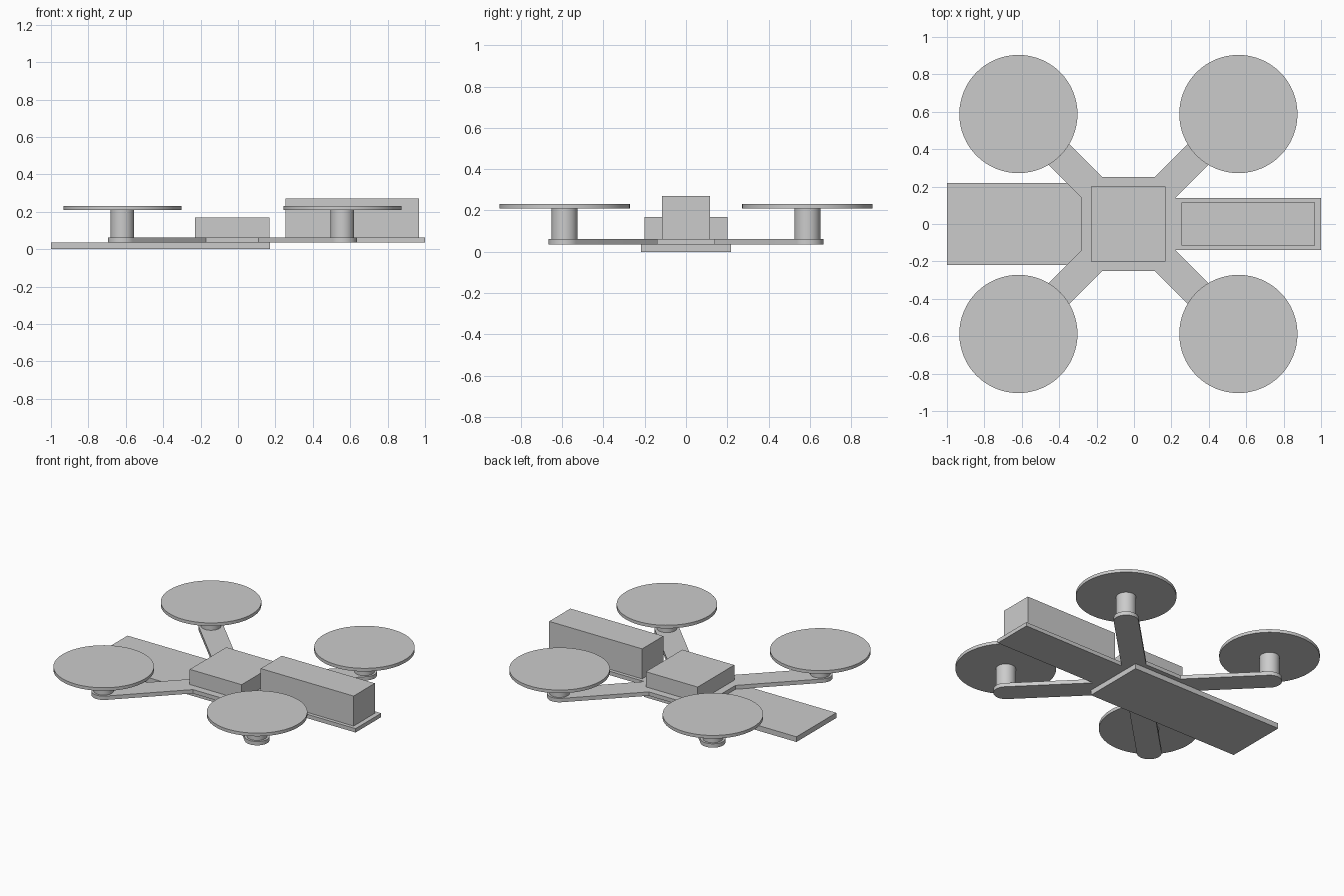
import bpy, bmesh
from math import cos, sin, pi, radians
from mathutils import Vector

if "Cube" in bpy.data.objects:
    bpy.data.objects.remove(bpy.data.objects["Cube"], do_unlink=True)

grey = bpy.data.materials.new("light grey")
grey.use_nodes = True
grey.diffuse_color = (0.6, 0.6, 0.6, 1)
grey.node_tree.nodes["Principled BSDF"].inputs["Base Color"].default_value = (0.6, 0.6, 0.6, 1)

HUB_X = -0.03       # centre of the rotor layout
REACH = 0.588       # rotor offset along x and y
FRAME_LOW, FRAME_TOP = 0.036, 0.063


def finish(obj, name):
    obj.name = obj.data.name = name
    obj.data.materials.append(grey)
    bpy.ops.object.select_all(action='DESELECT')
    obj.select_set(True)
    bpy.context.view_layer.objects.active = obj
    bpy.ops.object.shade_smooth_by_angle(angle=radians(30))
    return obj


def prism(name, outline, low, high):
    """Extrude a flat outline from low to high."""
    bm = bmesh.new()
    face = bm.faces.new([bm.verts.new((x, y, low)) for x, y in outline])
    top = bmesh.ops.extrude_face_region(bm, geom=[face])["geom"]
    verts = [v for v in top if isinstance(v, bmesh.types.BMVert)]
    bmesh.ops.translate(bm, verts=verts, vec=(0, 0, high - low))
    bmesh.ops.recalc_face_normals(bm, faces=bm.faces)
    mesh = bpy.data.meshes.new(name)
    bm.to_mesh(mesh)
    bm.free()
    obj = bpy.data.objects.new(name, mesh)
    bpy.context.collection.objects.link(obj)
    return finish(obj, name)


def box(name, x0, x1, half_y, low, high):
    return prism(name, [(x0, -half_y), (x1, -half_y), (x1, half_y), (x0, half_y)], low, high)


def disc(name, x, y, radius, low, high):
    bpy.ops.mesh.primitive_cylinder_add(vertices=64, radius=radius, depth=high - low,
                                        location=(x, y, (low + high) / 2))
    return finish(bpy.context.object, name)


# Frame: four round-ended diagonal arms, a hub and a front tray in one plate
half_width, root, steps = 0.078, 0.276, 24
hub = Vector((HUB_X, 0))
outline = []
for quarter in range(4):
    a = pi / 4 + quarter * pi / 2
    along, across = Vector((cos(a), sin(a))), Vector((-sin(a), cos(a)))
    outline.append(hub + along * root - across * half_width)
    tip = hub + along * REACH * 2 ** 0.5
    for i in range(steps + 1):
        t = -pi / 2 + pi * i / steps
        outline.append(tip + (along * cos(t) + across * sin(t)) * half_width)
    outline.append(hub + along * root + across * half_width)
outline += [(1.0, -0.14), (1.0, 0.14)]
prism("frame", outline, FRAME_LOW, FRAME_TOP)

# Lower plate and the two housings
box("lower_plate", -1.0, 0.17, 0.218, 0, FRAME_LOW)
box("centre_housing", -0.23, 0.168, 0.2, FRAME_TOP, 0.168)
box("front_housing", 0.255, 0.968, 0.116, FRAME_TOP, 0.271)

# Motors and rotor discs
for sx, end in ((1, "front"), (-1, "back")):
    for sy, side in ((1, "left"), (-1, "right")):
        x, y = HUB_X + sx * REACH, sy * REACH
        disc(f"motor_{end}_{side}", x, y, 0.063, FRAME_TOP, 0.21)
        disc(f"rotor_{end}_{side}", x, y, 0.316, 0.21, 0.232)
